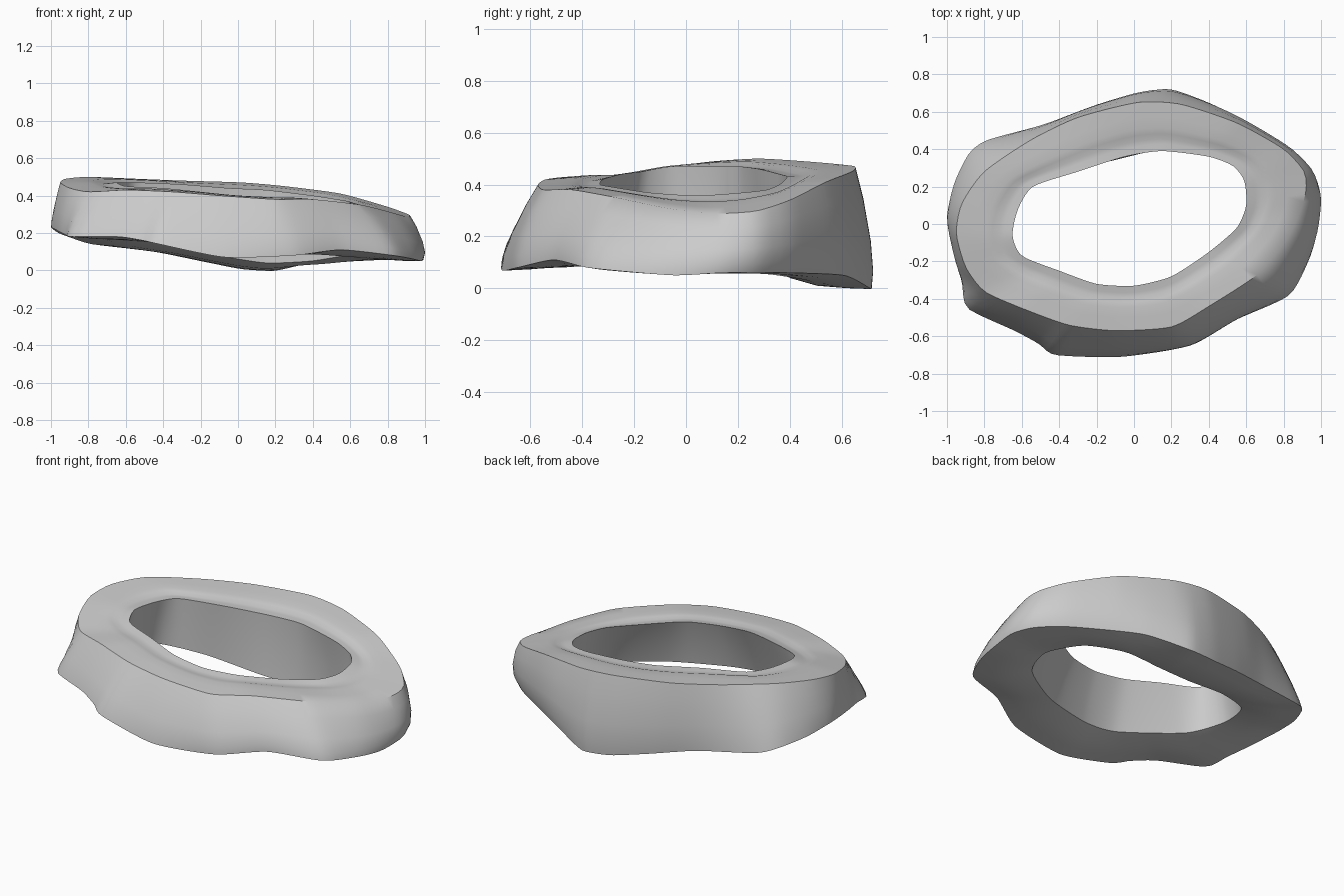
import bpy
import bmesh
import math
from mathutils import Vector

default_cube = bpy.data.objects.get("Cube")
if default_cube:
    bpy.data.objects.remove(default_cube, do_unlink=True)

SEGMENTS = 144

# Edge loops of the ring in hundredths of a unit, clockwise from the +x end
LOWER_RIM = [(99, 14, 6), (98, -3, 5), (94, -18, 6), (83, -38, 8), (55, -51, 11),
             (30, -65, 8), (-7, -71, 7), (-42, -70, 14), (-51, -64, 16),
             (-64, -57, 18), (-89, -45, 18), (-92, -31, 19), (-96, -18, 21),
             (-100, 3, 23), (-96, 22, 20), (-88, 38, 17), (-78, 45, 14),
             (-45, 54, 10), (-20, 63, 5), (0, 69, 1), (11, 71, 0), (21, 71, 0),
             (45, 61, 5), (80, 40, 6), (94, 27, 6)]
UPPER_RIM = [(92, 18, 29), (89, 7, 29), (82, -8, 31), (66, -27, 35), (40, -44, 38),
             (20, -55, 38), (-10, -57, 40), (-35, -54, 42), (-60, -45, 43),
             (-80, -36, 42), (-90, -23, 44), (-95, -5, 47), (-92, 11, 49),
             (-80, 28, 50), (-55, 45, 49), (-30, 57, 48), (2, 65, 47),
             (25, 64, 45), (55, 54, 41), (80, 40, 34), (91, 28, 30)]
HOLE_RIM = [(60, 10, 36), (55, -2, 36), (40, -15, 37), (20, -28, 39), (0, -33, 40),
            (-20, -32, 42), (-40, -25, 44), (-60, -17, 45), (-65, -6, 47),
            (-62, 8, 47), (-54, 20, 47), (-30, 28, 46), (-5, 36, 44),
            (15, 39, 43), (40, 36, 40), (53, 31, 38), (59, 23, 37)]
HOLE_BASE = [(68, 6, 9), (61, -14, 9), (33, -32, 10), (0, -42, 12), (-22, -42, 14),
             (-58, -25, 19), (-69, -5, 21), (-64, 15, 19), (-40, 27, 14),
             (-11, 34, 8), (15, 40, 4), (39, 40, 5), (58, 27, 8)]


def spline(points, steps=12):
    """Closed smooth curve through the given points."""
    pts = [Vector(p) / 100 for p in points]
    count = len(pts)
    result = []
    for i in range(count):
        a, b, c, d = (pts[(i + k) % count] for k in (-1, 0, 1, 2))
        for s in range(steps):
            t = s / steps
            tangent_b, tangent_c = (c - a) * 0.33, (d - b) * 0.33
            result.append(b * (1 + 2 * t) * (1 - t) ** 2 + tangent_b * t * (1 - t) ** 2
                          + c * t * t * (3 - 2 * t) + tangent_c * t * t * (t - 1))
    return result


def resample(points):
    """Read the curve at evenly spaced directions around the centre."""
    curve = spline(points)
    loop = []
    for i in range(SEGMENTS):
        angle = math.tau * i / SEGMENTS
        ray = Vector((math.cos(angle), math.sin(angle), 0))
        side = Vector((-ray.y, ray.x, 0))
        for p, q in zip(curve, curve[1:] + curve[:1]):
            u, v = p.dot(side), q.dot(side)
            if u >= 0 > v and p.dot(ray) > 0:
                loop.append(p.lerp(q, u / (u - v)))
                break
    return loop


def blend(first, second, factor, swell=0.0, lift=0.0):
    """Loop between two others, raised, and pushed outward most towards +x."""
    loop = []
    for p, q in zip(first, second):
        mid = p.lerp(q, factor)
        outward = Vector((mid.x, mid.y, 0)).normalized()
        push = swell * (1 + 0.6 * outward.x)
        loop.append(mid + outward * push + Vector((0, 0, lift)))
    return loop


lower, upper, hole, hole_base = (
    resample(rim) for rim in (LOWER_RIM, UPPER_RIM, HOLE_RIM, HOLE_BASE))

# Cross-section: outer wall, top with a shallow groove, hole wall, underside
loops = [lower,
         blend(lower, upper, 0.15, swell=0.014),
         blend(lower, upper, 0.4, swell=0.02),
         blend(lower, upper, 0.75, swell=0.014),
         upper,
         blend(upper, hole, 0.3, lift=0.003),
         blend(upper, hole, 0.52, lift=0.004),
         blend(upper, hole, 0.64, lift=0.001),
         blend(upper, hole, 0.75, lift=-0.007),
         blend(upper, hole, 0.85, lift=-0.005),
         hole,
         blend(hole, hole_base, 0.5, swell=0.008),
         hole_base,
         blend(hole_base, lower, 0.35, lift=-0.018),
         blend(hole_base, lower, 0.7, lift=-0.011)]

bm = bmesh.new()
rows = [[bm.verts.new(p) for p in loop] for loop in loops]
for row, following in zip(rows, rows[1:] + rows[:1]):
    for i in range(SEGMENTS):
        j = (i + 1) % SEGMENTS
        bm.faces.new((row[i], row[j], following[j], following[i]))
bmesh.ops.recalc_face_normals(bm, faces=bm.faces)

mesh = bpy.data.meshes.new("ring_body")
bm.to_mesh(mesh)
bm.free()
ring = bpy.data.objects.new("ring_body", mesh)
bpy.context.collection.objects.link(ring)

# Plain grey finish
grey = bpy.data.materials.new("light_grey")
grey.use_nodes = True
colour = (0.6, 0.6, 0.6, 1)
grey.diffuse_color = colour
grey.node_tree.nodes["Principled BSDF"].inputs["Base Color"].default_value = colour
mesh.materials.append(grey)

bpy.ops.object.select_all(action="DESELECT")
ring.select_set(True)
bpy.context.view_layer.objects.active = ring
bpy.ops.object.shade_smooth_by_angle(angle=math.radians(40))
